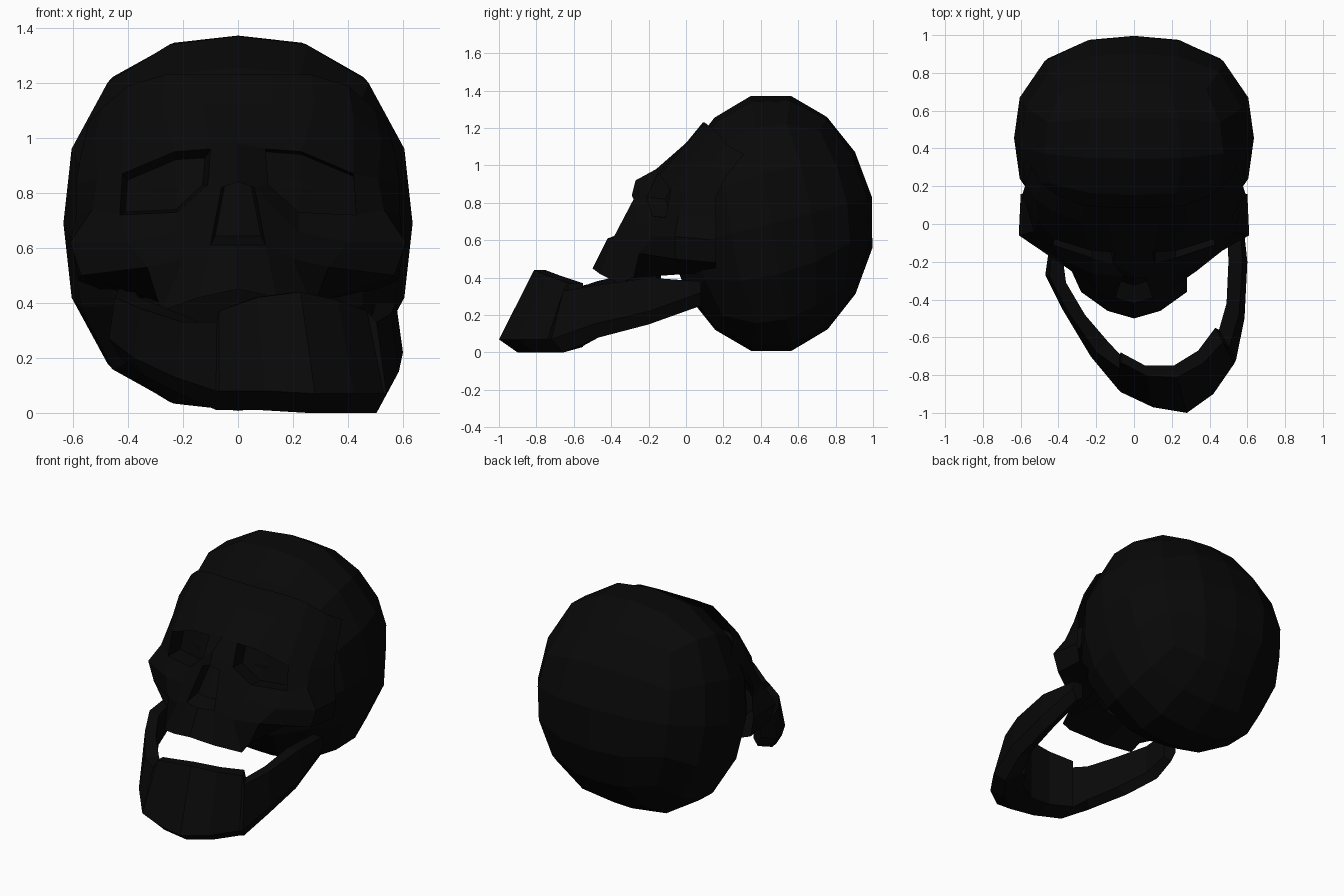
import bpy, bmesh, math
from mathutils import Vector, Matrix

if "Cube" in bpy.data.objects:
    bpy.data.objects.remove(bpy.data.objects["Cube"])

mat = bpy.data.materials.new("near_black")
mat.diffuse_color = (0.0025, 0.0025, 0.0025, 1)
mat.use_nodes = True
mat.node_tree.nodes["Principled BSDF"].inputs["Base Color"].default_value = mat.diffuse_color


def finish(name, bm):
    bmesh.ops.recalc_face_normals(bm, faces=bm.faces)
    me = bpy.data.meshes.new(name)
    bm.to_mesh(me)
    bm.free()
    me.materials.append(mat)
    ob = bpy.data.objects.new(name, me)
    bpy.context.collection.objects.link(ob)
    return ob


def loft(rows, closed=False):
    """Skin equal-length rows of points with quads."""
    bm = bmesh.new()
    grid = [[bm.verts.new(p) for p in r] for r in rows]
    n = len(rows[0])
    for a, b in zip(grid, grid[1:]):
        for i in range(n if closed else n - 1):
            j = (i + 1) % n
            bm.faces.new((a[i], a[j], b[j], b[i]))
    if closed:
        bm.faces.new(grid[0])
        bm.faces.new(grid[-1])
    bm.faces.ensure_lookup_table()
    return bm


# cranium: evenly divided cube, tilted, rounded to an ellipsoid that is boxy sideways
bm = bmesh.new()
bmesh.ops.create_cube(bm, size=2)
bmesh.ops.subdivide_edges(bm, edges=bm.edges[:], cuts=3, use_grid_fill=True)
tilt = Matrix.Rotation(math.radians(11.5), 3, 'X')
for v in bm.verts:
    p = Vector([math.tan(c * math.pi / 4) for c in v.co]).normalized()
    p = tilt @ p
    side = (abs(p.y) ** 1.85 + abs(p.z) ** 1.85) ** (1 / 1.85)
    r = (abs(p.x) ** 2.4 + side ** 2.4) ** (1 / 2.4)
    v.co = Vector((p.x * 0.635, p.y * 0.555 / r * r, p.z * 0.70)) / r
bm.transform(Matrix.Translation((0, 0.455, 0.69)))
finish("cranium", bm)

# face: half rows from forehead to upper jaw, centre line outwards
half = [
    [(0, .0, 1.12), (.13, .0, 1.12), (.28, .01, 1.12), (.42, .06, 1.08), (.52, .13, 1.0), (.57, .22, .95)],
    [(0, -.16, .98), (.10, -.15, .96), (.23, -.14, .95), (.42, -.08, .87), (.51, .02, .85), (.59, .16, .83)],
    [(0, -.27, .92), (.11, -.21, .83), (.22, -.18, .73), (.43, -.11, .72), (.53, -.04, .74), (.59, .16, .72)],
    [(0, -.29, .84), (.06, -.28, .82), (.22, -.26, .66), (.40, -.18, .62), (.61, -.06, .62), (.60, .16, .60)],
    [(0, -.42, .61), (.10, -.39, .61), (.20, -.34, .56), (.33, -.25, .53), (.57, -.06, .50), (.58, .16, .48)],
    [(0, -.50, .45), (.14, -.46, .42), (.28, -.36, .37), (.28, -.28, .40), (.33, .0, .42), (.42, .16, .42)],
]
top = [(x * .95, y + .09, z + .11) for x, y, z in half[0]]
palate = [(x * .7, y * .5 + .05, .46) for x, y, z in half[-1]]
rows = [[(-x, y, z) for x, y, z in r[:0:-1]] + r for r in [top] + half + [palate]]
bm = loft(rows)
cols = len(rows[0]) - 1
faces = bm.faces[:]


def hollow(row, columns, rim, push):
    sel = [faces[row * cols + c] for c in columns]
    bmesh.ops.inset_region(bm, faces=sel, thickness=rim, use_even_offset=True)
    bmesh.ops.translate(bm, verts=list({v for f in sel for v in f.verts}), vec=push)


hollow(2, (6, 7), .02, (0, .10, -.01))   # eye sockets
hollow(2, (3, 2), .02, (0, .10, -.01))
hollow(4, (4, 5), .015, (0, .09, .02))   # nose opening
finish("face", bm)

# lower jaw: sections along the arch (outer x,y, inner x,y, bottom z, top z, top lean)
arch = [
    (-.45, -.13, -.38, -.16, .26, .45, .2),
    (-.47, -.27, -.36, -.31, .20, .42, .2),
    (-.38, -.45, -.26, -.48, .13, .38, .2),
    (-.23, -.70, -.14, -.62, .06, .33, .3),
    (-.08, -.88, -.075, -.69, .01, .33, .6),
    (-.07, -.89, -.07, -.68, .01, .37, .75),
    (.10, -.97, .06, -.75, .01, .42, .75),
    (.28, -1.0, .21, -.75, .00, .44, .75),
    (.42, -.90, .34, -.67, .00, .41, .7),
    (.53, -.74, .43, -.55, .00, .37, .6),
    (.54, -.72, .45, -.56, .00, .33, .4),
    (.585, -.50, .49, -.42, .08, .36, .3),
    (.60, -.20, .50, -.20, .15, .40, .25),
    (.57, .08, .49, .08, .25, .38, .2),
]
sections = []
for ox, oy, ix, iy, zb, zt, lean in arch:
    def at(t, z):
        return (ox + (ix - ox) * t, oy + (iy - oy) * t, z)
    sections.append([at(.4, zb), at(0, zb + .07), at(lean, zt), at(1, zt), at(1, zb + .03)])
finish("lower_jaw", loft(sections, closed=True))
